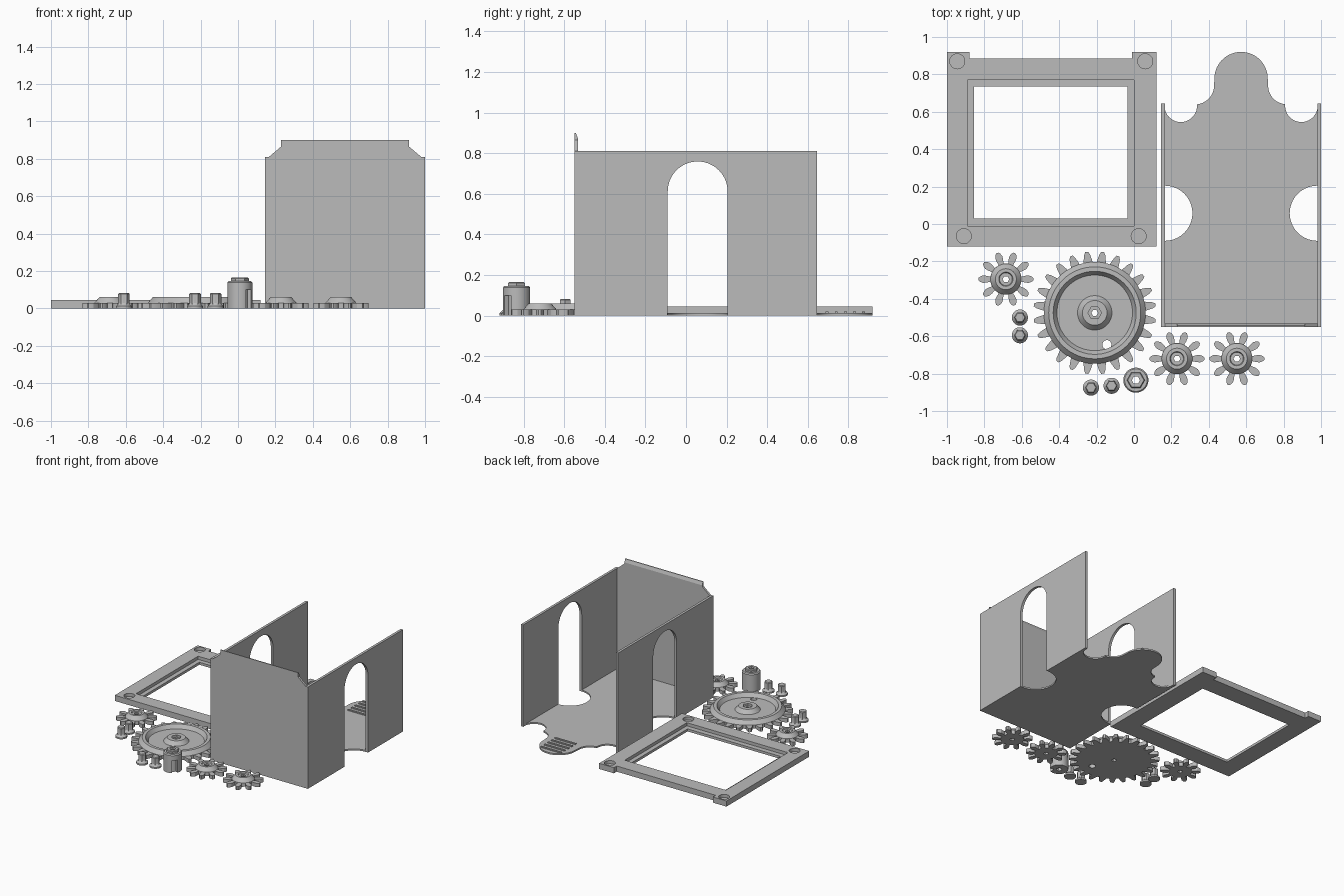
import bpy, bmesh
from math import sin, cos, pi, radians
from mathutils import Matrix, Vector

cube = bpy.data.objects.get("Cube")
if cube:
    bpy.data.objects.remove(cube, do_unlink=True)

grey = bpy.data.materials.new("plain_grey")
grey.use_nodes = True
COLOR = (0.5, 0.5, 0.5, 1)
grey.diffuse_color = COLOR
grey.node_tree.nodes["Principled BSDF"].inputs["Base Color"].default_value = COLOR

parts = []
FLAT = Matrix.Identity(3)
SIDE = Matrix(((0, 0, 1), (1, 0, 0), (0, 1, 0)))    # outline in y, z
FRONT = Matrix(((1, 0, 0), (0, 0, -1), (0, 1, 0)))  # outline in x, z


def finish(name, mesh):
    bm = bmesh.new()
    bm.from_mesh(mesh)
    bmesh.ops.remove_doubles(bm, verts=bm.verts, dist=1e-5)
    bmesh.ops.recalc_face_normals(bm, faces=bm.faces)
    bm.to_mesh(mesh)
    bm.free()
    mesh.materials.clear()
    mesh.materials.append(grey)
    ob = bpy.data.objects.new(name, mesh)
    bpy.context.collection.objects.link(ob)
    parts.append(ob)
    return ob


def plate(name, loops, depth, loc=(0, 0, 0), axes=FLAT):
    """Extrude an outline, with further loops as holes."""
    curve = bpy.data.curves.new(name, 'CURVE')
    curve.dimensions = '2D'
    curve.fill_mode = 'BOTH'
    curve.extrude = depth / 2
    for loop in loops:
        spline = curve.splines.new('POLY')
        spline.points.add(len(loop) - 1)
        for point, (x, y) in zip(spline.points, loop):
            point.co = (x, y, 0, 1)
        spline.use_cyclic_u = True
    temp = bpy.data.objects.new("temp", curve)
    bpy.context.collection.objects.link(temp)
    graph = bpy.context.evaluated_depsgraph_get()
    mesh = bpy.data.meshes.new_from_object(temp.evaluated_get(graph))
    bpy.data.objects.remove(temp, do_unlink=True)
    for v in mesh.vertices:
        v.co = axes @ (v.co + Vector((0, 0, depth / 2))) + Vector(loc)
    return finish(name, mesh)


def lathe(name, profile, loc, segs=48):
    """Revolve a closed profile of (radius, z); a third item makes a ring hexagonal."""
    bm = bmesh.new()
    rings = []
    for r, z, *hexed in profile:
        ring = []
        for i in range(segs):
            a = 2 * pi * i / segs
            k = cos(pi / 6) / cos(a % (pi / 3) - pi / 6) if hexed else 1
            ring.append(bm.verts.new((loc[0] + r * k * cos(a), loc[1] + r * k * sin(a), z)))
        rings.append(ring)
    for a, b in zip(rings, rings[1:] + rings[:1]):
        for i in range(segs):
            j = (i + 1) % segs
            bm.faces.new((a[i], a[j], b[j], b[i]))
    mesh = bpy.data.meshes.new(name)
    bm.to_mesh(mesh)
    bm.free()
    return finish(name, mesh)


def arc(cx, cy, r, start, end, n=20):
    angles = [radians(start + (end - start) * i / n) for i in range(n + 1)]
    return [(cx + r * cos(a), cy + r * sin(a)) for a in angles]


def circle(cx, cy, r, n=32):
    return arc(cx, cy, r, 0, 360, n)[:-1]


def rect(x0, y0, x1, y1):
    return [(x0, y0), (x1, y0), (x1, y1), (x0, y1)]


def gear_outline(teeth, half_tooth):
    points = []
    sides = [(r, -w) for r, w in half_tooth] + [(r, w) for r, w in reversed(half_tooth)]
    for t in range(teeth):
        a = 2 * pi * (t + 0.5) / teeth + pi / 2
        points += [(r * cos(a) - w * sin(a), r * sin(a) + w * cos(a)) for r, w in sides]
    return points


# Box: floor with grip tongue, scallops and round side cut-outs
MID = 0.5725
half = [(0.155, -0.545), (0.155, -0.09)]
half += arc(0.165, 0.0575, 0.1475, -90, 90)
half += [(0.155, 0.205), (0.155, 0.64), (0.163, 0.64)]
half += arc(0.25, 0.632, 0.087, 180, 360)
half += arc(0.328, 0.74, 0.1, -84, 0, 10)
half += arc(MID, 0.7775, 0.1425, 180, 93, 14)
plate("box_floor", [half + [(2 * MID - x, y) for x, y in reversed(half)]], 0.012)
for i in range(5):
    y = 0.695 + 0.045 * i
    plate("grip_ridge", [rect(0.482, y - 0.007, 0.663, y + 0.007)], 0.009, (0, 0, 0.011))

# Box: side walls with arches, front wall with tapered lip
wall = [(-0.55, 0), (-0.09, 0)] + arc(0.0575, 0.612, 0.1475, 180, 0, 28)
wall += [(0.205, 0), (0.645, 0), (0.645, 0.81), (-0.55, 0.81)]
for name, x in (("right_wall", 0.145), ("left_wall", 0.98)):
    plate(name, [wall], 0.02, (x, 0, 0), SIDE)
left_edge = [(0.146, 0), (0.146, 0.81), (0.165, 0.81), (0.23, 0.865), (0.23, 0.875)]
plate("front_wall", [left_edge + [(2 * MID - x, z) for x, z in reversed(left_edge)]],
      0.017, (0, -0.533, 0), FRONT)
lip = [(-0.55, 0.875), (-0.533, 0.875), (-0.543, 0.9), (-0.55, 0.9)]
plate("front_wall_lip", [lip], 0.685, (0.23, 0, 0), SIDE)

# Frame: lower ledge and upper rim with corner sockets
outline = [(-1, -0.12), (0.12, -0.12), (0.12, 0.92), (-0.01, 0.92),
           (-0.01, 0.885), (-0.88, 0.885), (-0.88, 0.92), (-1, 0.92)]
sockets = [circle(x, y, 0.04) for x, y in
           ((-0.945, 0.87), (0.06, 0.87), (-0.91, -0.065), (0.025, -0.065))]
plate("frame_ledge", [outline, rect(-0.855, 0.03, -0.035, 0.735)], 0.02)
plate("frame_rim", [outline, rect(-0.89, -0.01, 0, 0.77)] + sockets, 0.025, (0, 0, 0.02))

# Small gears with conical hubs
small_tooth = [(0.083, 0.013), (0.102, 0.018), (0.122, 0.02), (0.138, 0.014), (0.147, 0.006)]
for x, y in ((-0.685, -0.295), (0.23, -0.72), (0.55, -0.72)):
    plate("small_gear", [gear_outline(10, small_tooth), circle(0, 0, 0.018, 6)], 0.03, (x, y, 0))
    lathe("small_gear_hub", [(0.082, 0.03), (0.056, 0.06), (0.038, 0.06), (0.034, 0.052),
                             (0.018, 0.052, 1), (0.018, 0.03, 1)], (x, y))

# Large gear with raised rim, hub and crank hole
gx, gy = -0.21, -0.475
large_tooth = [(0.268, 0.025), (0.29, 0.021), (0.312, 0.016), (0.328, 0.008)]
plate("large_gear", [gear_outline(24, large_tooth), circle(0, 0, 0.018, 6),
                     circle(0.065, -0.17, 0.024)], 0.03, (gx, gy, 0))
lathe("large_gear_rim", [(0.272, 0.03), (0.246, 0.06), (0.222, 0.06), (0.202, 0.03)], (gx, gy), 72)
lathe("large_gear_hub", [(0.092, 0.03), (0.066, 0.06), (0.036, 0.06, 1), (0.036, 0.042, 1),
                         (0.018, 0.042, 1), (0.018, 0.03, 1)], (gx, gy))

# Small flanged pins with hexagonal stems
for x, y in ((-0.61, -0.5), (-0.61, -0.595), (-0.23, -0.875), (-0.12, -0.865)):
    lathe("small_pin", [(0, 0), (0.043, 0), (0.043, 0.012), (0.03, 0.025), (0.031, 0.03, 1),
                        (0.031, 0.076, 1), (0.026, 0.082, 1), (0, 0.082)], (x, y))

# Knob: notched lower body, round shoulder, hexagonal top and bore
px, py = 0.01, -0.835
notched = arc(0, 0, 0.067, -25, 300, 48) + arc(0, 0, 0.045, 300, 335, 6)
plate("knob_body", [notched, circle(0, 0, 0.022, 6)], 0.1, (px, py, 0))
lathe("knob_top", [(0.067, 0.1), (0.067, 0.138), (0.06, 0.146), (0.048, 0.146, 1), (0.048, 0.16, 1),
                   (0.043, 0.165, 1), (0.022, 0.165, 1), (0.022, 0.1, 1)], (px, py))

# Smooth curved faces, keep sharp edges
bpy.ops.object.select_all(action='DESELECT')
for ob in parts:
    ob.select_set(True)
bpy.context.view_layer.objects.active = parts[0]
bpy.ops.object.shade_smooth_by_angle(angle=radians(25))
